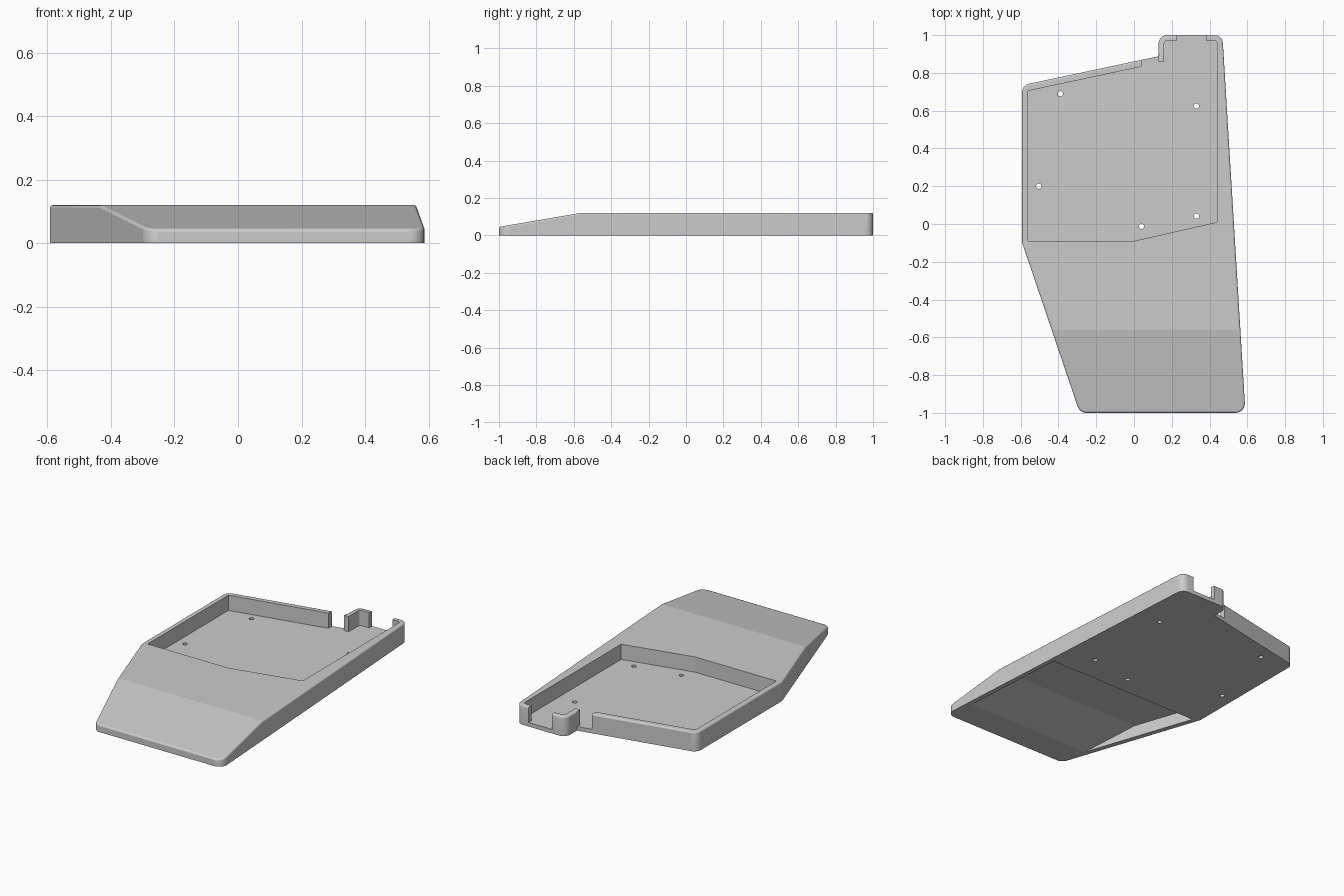
import bpy, bmesh, math
from mathutils import Vector

cube = bpy.data.objects.get("Cube")
if cube:
    bpy.data.objects.remove(cube, do_unlink=True)

HEIGHT, FLOOR = 0.12, 0.025


def material(name, colour):
    mat = bpy.data.materials.new(name)
    mat.use_nodes = True
    mat.diffuse_color = colour
    mat.node_tree.nodes["Principled BSDF"].inputs["Base Color"].default_value = colour
    return mat


def rounded(points, steps=7):
    """Turn (x, y, radius) corners into an outline with filleted corners."""
    out = []
    for i, (x, y, r) in enumerate(points):
        p = Vector((x, y))
        if r == 0:
            out.append(p)
            continue
        a = (Vector(points[i - 1][:2]) - p).normalized()
        b = (Vector(points[(i + 1) % len(points)][:2]) - p).normalized()
        half = math.acos(a.dot(b)) / 2
        centre = p + (a + b).normalized() * (r / math.sin(half))
        start = p + a * (r / math.tan(half)) - centre
        end = p + b * (r / math.tan(half)) - centre
        sweep = math.pi - 2 * half
        for k in range(steps + 1):
            t = sweep * k / steps
            out.append(centre + (start * math.sin(sweep - t) + end * math.sin(t))
                       / math.sin(sweep))
    return out


def prism(outline, z0, z1):
    bm = bmesh.new()
    low = [bm.verts.new((x, y, z0)) for x, y in outline]
    high = [bm.verts.new((x, y, z1)) for x, y in outline]
    bm.faces.new(low[::-1])
    bm.faces.new(high)
    for i in range(len(low)):
        bm.faces.new((low[i - 1], low[i], high[i], high[i - 1]))
    bmesh.ops.recalc_face_normals(bm, faces=bm.faces)
    return bm


def slice_slope(bm, low, high):
    """Cut away all above the slope through two (y, z) points."""
    normal = Vector((0, low[1] - high[1], high[0] - low[0])).normalized()
    bmesh.ops.bisect_plane(bm, geom=bm.verts[:] + bm.edges[:] + bm.faces[:],
                           plane_co=(0, *low), plane_no=normal, clear_outer=True)
    bmesh.ops.holes_fill(bm, edges=[e for e in bm.edges if e.is_boundary], sides=0)
    bmesh.ops.recalc_face_normals(bm, faces=bm.faces)


def finish(bm, name):
    mesh = bpy.data.meshes.new(name)
    bm.to_mesh(mesh)
    bm.free()
    obj = bpy.data.objects.new(name, mesh)
    bpy.context.collection.objects.link(obj)
    return obj


# Outer shell: rounded outline, sloping front, softened top rim
shell = prism(rounded([(-0.287, -1, 0.05), (0.59, -1, 0.05), (0.468, 1, 0.045),
                       (0.13, 1, 0.045), (0.13, 0.888, 0), (-0.592, 0.735, 0.045),
                       (-0.592, -0.1, 0)]), 0, HEIGHT)
slice_slope(shell, (-1, 0.045), (-0.56, HEIGHT))
rim = [e for e in shell.edges if len(e.link_faces) == 2
       and max(f.normal.z for f in e.link_faces) > 0.9
       and abs(min(f.normal.z for f in e.link_faces)) < 0.3]
bmesh.ops.bevel(shell, geom=rim, offset=0.009, segments=3, profile=0.5, affect='EDGES')
case = finish(shell, "wedge_case")

# Pocket, including the two openings in the back wall
pocket = finish(prism(rounded([
    (-0.56, -0.09, 0), (0, -0.09, 0), (0.44, 0.01, 0), (0.44, 0.97, 0.015),
    (0.385, 0.97, 0), (0.385, 1.1, 0), (0.225, 1.1, 0), (0.225, 0.97, 0),
    (0.16, 0.97, 0.015), (0.16, 0.86, 0), (0.129, 0.86, 0), (0.129, 0.93, 0),
    (0.04, 0.93, 0), (0.04, 0.833, 0), (-0.56, 0.705, 0)]), FLOOR, 0.3), "pocket_cutter")

# Wedge-shaped hollow under the front
hollow_bm = prism([(-0.253, -1), (0.56, -1), (0.508, -0.125), (-0.55, -0.125)], -0.1, 0.075)
slice_slope(hollow_bm, (-0.82, 0), (-0.5, 0.075))
hollow = finish(hollow_bm, "hollow_cutter")

# Screw holes through the floor
holes_bm = bmesh.new()
for x, y in [(-0.39, 0.69), (0.33, 0.625), (-0.505, 0.2), (0.33, 0.042), (0.04, -0.012)]:
    made = bmesh.ops.create_cone(holes_bm, cap_ends=True, segments=20,
                                 radius1=0.014, radius2=0.014, depth=0.2)
    bmesh.ops.translate(holes_bm, verts=made["verts"], vec=(x, y, 0))
holes = finish(holes_bm, "hole_cutter")

# Carve the shell, then discard the cutters
cutters = [pocket, hollow, holes]
for cutter in cutters:
    cutter.hide_render = True
    mod = case.modifiers.new(cutter.name, 'BOOLEAN')
    mod.operation, mod.solver, mod.object = 'DIFFERENCE', 'EXACT', cutter
graph = bpy.context.evaluated_depsgraph_get()
carved = bpy.data.meshes.new_from_object(case.evaluated_get(graph))
case.modifiers.clear()
case.data = carved
for cutter in cutters:
    bpy.data.objects.remove(cutter, do_unlink=True)

carved.materials.clear()
carved.materials.append(material("light_grey", (0.6, 0.6, 0.6, 1)))

# Smooth the fillets, keep the corners crisp and the large faces flat
bpy.ops.object.select_all(action='DESELECT')
case.select_set(True)
bpy.context.view_layer.objects.active = case
bpy.ops.object.shade_smooth_by_angle(angle=math.radians(35))
for poly in carved.polygons:
    if poly.area > 0.02:
        poly.use_smooth = False
